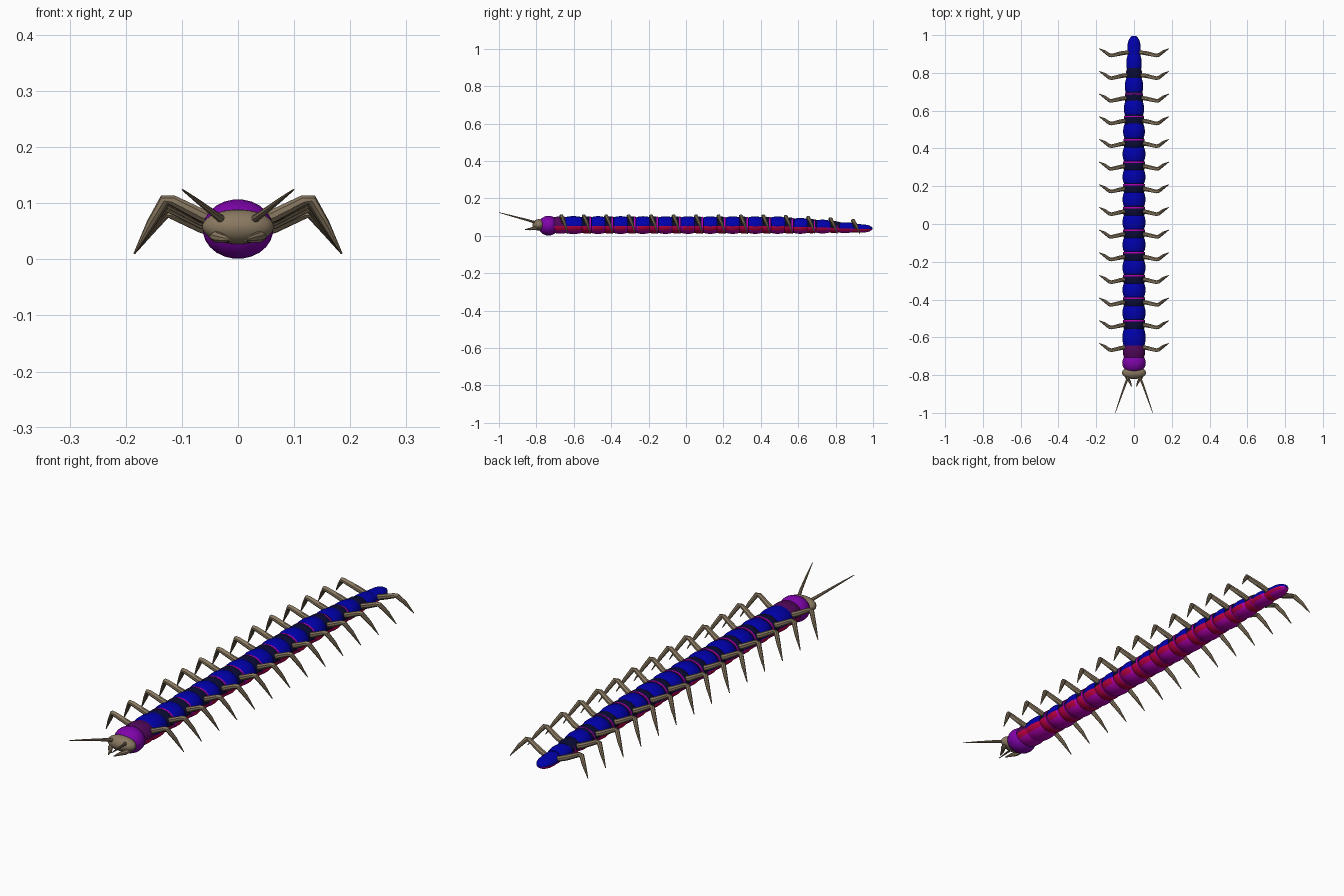
import bpy, math
from mathutils import Vector

if "Cube" in bpy.data.objects:
    bpy.data.objects.remove(bpy.data.objects["Cube"])


def mat(name, c):
    m = bpy.data.materials.new(name)
    m.diffuse_color = (*c, 1)
    m.use_nodes = True
    m.node_tree.nodes["Principled BSDF"].inputs["Base Color"].default_value = m.diffuse_color
    return m


BLUE = mat("shell blue", (0.0, 0.0, 0.42))
NAVY = mat("joint navy", (0.003, 0.003, 0.035))
PURPLE = mat("head purple", (0.21, 0.001, 0.40))
PLUM = mat("collar plum", (0.08, 0.002, 0.10))
MAGENTA = mat("belly magenta", (0.48, 0.0, 0.46))
CRIMSON = mat("side crimson", (0.54, 0.0, 0.06))
TAN = mat("leg tan", (0.25, 0.19, 0.118))


def make(name, verts, faces, mats):
    me = bpy.data.meshes.new(name)
    me.from_pydata(verts, [], faces)
    for m in mats:
        me.materials.append(m)
    ob = bpy.data.objects.new(name, me)
    bpy.context.collection.objects.link(ob)
    me.polygons.foreach_set("use_smooth", [True] * len(me.polygons))
    bpy.context.view_layer.objects.active = ob
    ob.select_set(True)
    bpy.ops.object.shade_smooth_by_angle(angle=math.radians(40))
    ob.select_set(False)
    return ob


def loft(name, rings, mats, n=24):
    """Skin elliptical rings (centre, side radius, up radius) along a path."""
    verts, faces = [], []
    pts = [Vector(r[0]) for r in rings]
    for i, (c, ra, rb) in enumerate(rings):
        d = (pts[min(i + 1, len(pts) - 1)] - pts[max(i - 1, 0)]).normalized()
        side = d.cross(Vector((0, 0, 1))).normalized()
        up = side.cross(d)
        for k in range(n):
            a = 2 * math.pi * (k + 0.5) / n
            verts.append(pts[i] + side * ra * math.cos(a) + up * rb * math.sin(a))
    for i in range(len(rings) - 1):
        for k in range(n):
            a, b = i * n + k, i * n + (k + 1) % n
            faces.append((a, b, b + n, a + n))
    faces.append(tuple(reversed(range(n))))
    faces.append(tuple(range(len(verts) - n, len(verts))))
    ob = make(name, verts, faces, mats)
    # make sure every face points outward
    me = ob.data
    mid = sum(pts, Vector()) / len(pts)
    vol = sum((p.center - mid).dot(p.normal) * p.area for p in me.polygons)
    if vol < 0:
        me.flip_normals()
    return ob


def lerp_table(y, table):
    for (y0, a), (y1, b) in zip(table, table[1:]):
        if y <= y1:
            t = max(0, (y - y0) / (y1 - y0))
            return a + (b - a) * t
    return table[-1][1]


def half_width(y):
    return lerp_table(y, [(-1, 0.062), (0.4, 0.061), (0.7, 0.051), (0.99, 0.032)])


def top(y):
    return lerp_table(y, [(-1, 0.106), (0.5, 0.104), (0.75, 0.085), (0.99, 0.055)])


def bottom(y):
    return lerp_table(y, [(-1, 0.009), (0.6, 0.010), (0.99, 0.017)])


def segment(name, y, half, scale, cut, mats):
    """Barrel-shaped body ring; cut is how far along the ellipsoid it is trimmed."""
    w, zc, h = half_width(y), (top(y) + bottom(y)) / 2, (top(y) - bottom(y)) / 2
    rings = []
    for j in range(11):
        t = -1 + j / 5
        if cut > 0.9:
            t = math.sin(t * math.pi / 2)
        f = scale * math.sqrt(max(0.0004, 1 - (cut * t) ** 2))
        rings.append(((0, y + half * t, zc), w * f, h * f))
    ob = loft(name, rings, mats)
    # back colour above; below, belly colour with a patch on each flank
    for p in ob.data.polygons:
        q = (p.center.z - zc) / h
        if len(mats) == 3 and q < -0.1:
            flank = q > -0.6 and abs(p.center.y - y) < half * 0.7
            p.material_index = 1 if flank else 2
    return ob


# Body: long blue plates alternating with dark leg-bearing joints
for i in range(14):
    y = -0.65 + 0.12 * i
    if i:
        segment(f"joint_{i}", y, 0.036, 0.96, 0.6,
                [NAVY if i < 13 else BLUE, CRIMSON, CRIMSON])
        segment(f"seam_{i}", y + 0.017, 0.004, 0.95, 0.1, [MAGENTA])
    if i < 13:
        grow = 0.012 if i == 0 else 0
        segment(f"plate_{i}", y + 0.06 - grow, 0.044 + grow, 1.0, 0.58,
                [BLUE, CRIMSON, MAGENTA])
segment("tail", 0.935, 0.061, 1.0, 0.97, [BLUE, CRIMSON, MAGENTA])


# Head: collar, purple globe and tan face
def ball(name, c, r, m):
    rings = []
    for j in range(15):
        a = math.pi * (j / 14 - 0.5)
        f = max(0.01, math.cos(a))
        rings.append(((c[0], c[1] + r[1] * math.sin(a), c[2]), r[0] * f, r[2] * f))
    return loft(name, rings, [m])


segment("collar", -0.672, 0.034, 0.97, 0.45, [PLUM, CRIMSON, MAGENTA])
ball("head", (0, -0.735, 0.054), (0.063, 0.056, 0.053), PURPLE)
ball("face", (0, -0.787, 0.058), (0.064, 0.034, 0.031), TAN)


# Limbs: tapered tubes on both sides
def limb(name, pts, n=8):
    for s, side in ((1, "right"), (-1, "left")):
        loft(f"{name}_{side}", [((s * x, y, z), r, r) for x, y, z, r in pts], [TAN], n)


for i in range(14):
    y = -0.65 + 0.12 * i
    d = top(y) - 0.106
    limb(f"leg_{i}", [
        (0.02, y, 0.062 + d * 0.5, 0.011),
        (0.065, y - 0.006, 0.079 + d * 0.5, 0.012),
        (0.118, y - 0.018, 0.106 + d * 0.6, 0.010),
        (0.130, y - 0.016, 0.107 + d * 0.6, 0.010),
        (0.155, y + 0.002, 0.065 + d * 0.3, 0.008),
        (0.185, y + 0.019, 0.010, 0.0015)])

limb("antenna", [(0.022, -0.79, 0.066, 0.008), (0.045, -0.845, 0.083, 0.006),
                 (0.075, -0.93, 0.106, 0.004), (0.099, -0.999, 0.124, 0.0015)])
limb("fang", [(0.042, -0.785, 0.045, 0.012), (0.036, -0.815, 0.039, 0.010),
              (0.022, -0.835, 0.036, 0.007), (0.013, -0.86, 0.034, 0.002)])
